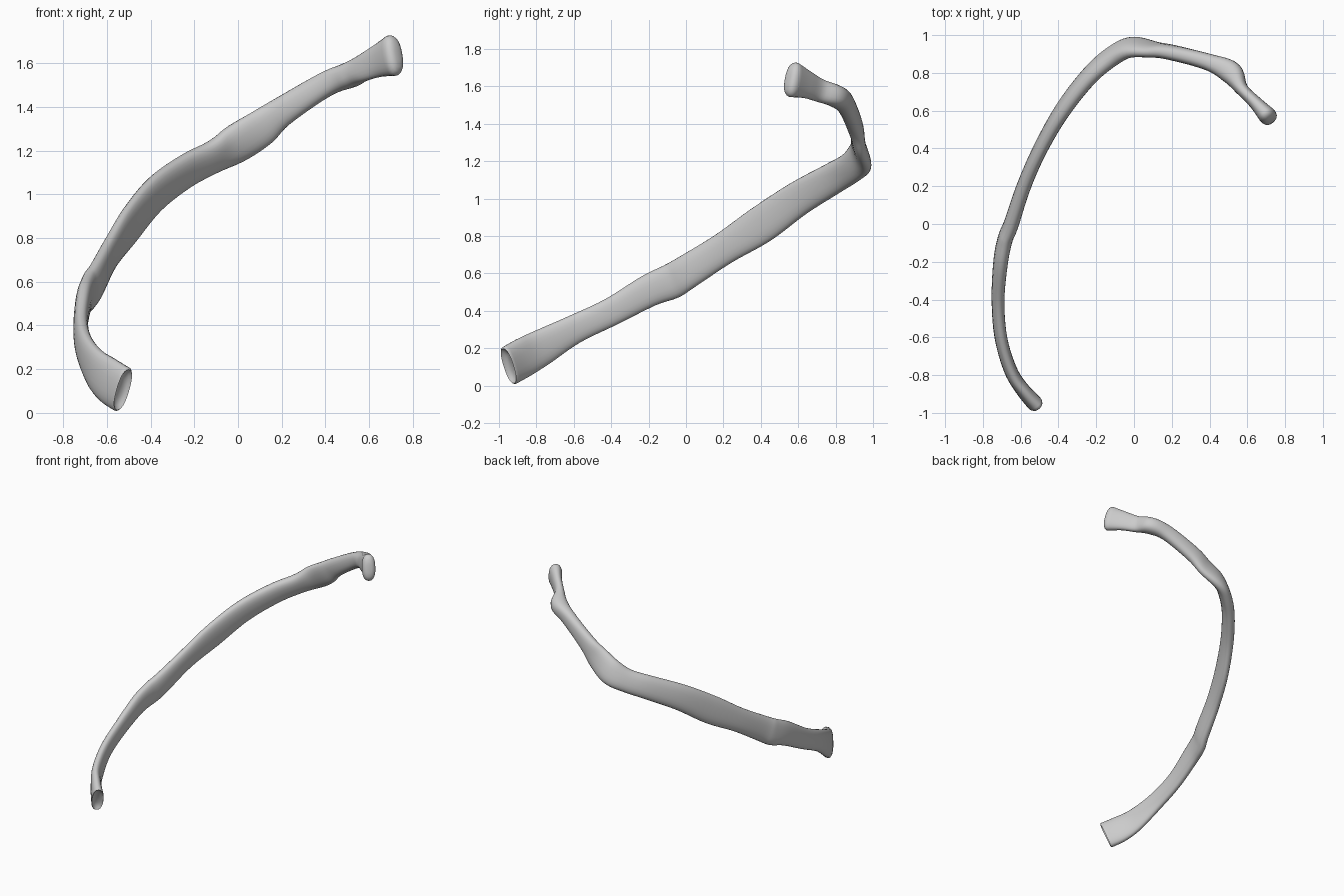
import bpy, bmesh, math
from mathutils import Vector

if "Cube" in bpy.data.objects:
    bpy.data.objects.remove(bpy.data.objects["Cube"])

# Stations along the bone: x, y, z, height, thickness, inward lean (degrees)
STATIONS = [
    (-.530, -.945, .108, .215, .085, 0),
    (-.595, -.87, .150, .215, .075, 0),
    (-.655, -.77, .205, .195, .070, 0),
    (-.705, -.60, .300, .155, .066, 3),
    (-.720, -.40, .395, .150, .066, 5),
    (-.706, -.20, .507, .172, .075, 6),
    (-.682, -.08, .557, .188, .078, 6),
    (-.650, .00, .605, .182, .078, 6),
    (-.583, .20, .732, .172, .072, 8),
    (-.495, .40, .860, .200, .072, 8),
    (-.380, .60, 1.000, .185, .080, 10),
    (-.240, .78, 1.105, .170, .085, 14),
    (-.120, .885, 1.168, .165, .088, 20),
    (-.020, .933, 1.225, .185, .085, 22),
    (.100, .922, 1.300, .172, .072, 16),
    (.200, .908, 1.378, .135, .080, 8),
    (.400, .855, 1.503, .115, .090, 0),
    (.515, .800, 1.548, .118, .120, 0),   # tubercle
    (.570, .715, 1.578, .125, .070, 0),   # neck
    (.640, .645, 1.610, .150, .070, 0),
    (.705, .575, 1.635, .190, .095, 0),   # head
]
SUB, N = 5, 24


def spline(a, b, c, d, t):
    return [.5 * (2 * q + (r - p) * t + (2 * p - 5 * q + 4 * r - s) * t * t
                  + (3 * q - p - 3 * r + s) * t ** 3) for p, q, r, s in zip(a, b, c, d)]


# Smooth the stations
rows = []
last = len(STATIONS) - 1
for i in range(last):
    quad = [STATIONS[min(max(i + k, 0), last)] for k in (-1, 0, 1, 2)]
    rows += [spline(*quad, j / SUB) for j in range(SUB)]
rows.append(list(STATIONS[-1]))
pts = [Vector(r[:3]) for r in rows]

bm = bmesh.new()


def frame(i):
    # Average over a wider span for a steady direction
    t = (pts[min(i + 3, len(pts) - 1)] - pts[max(i - 3, 0)]).normalized()
    up = (Vector((0, 0, 1)) - t * t.z).normalized()
    side = t.cross(up)
    a = math.radians(rows[i][5])
    return t, up * math.cos(a) + side * math.sin(a), side * math.cos(a) - up * math.sin(a)


def ring(i, scale=1, shift=0):
    t, up, side = frame(i)
    verts = []
    for k in range(N):
        a = 2 * math.pi * k / N
        c, s = math.cos(a), math.sin(a)
        u = math.copysign(abs(c) ** .85, c) * rows[i][4] / 2
        v = math.copysign(abs(s) ** .85, s) * rows[i][3] / 2
        verts.append(bm.verts.new(pts[i] + t * shift + (side * u + up * v) * scale))
    return verts


# Front end is hollowed with a rim, the head is a rounded dome
end = len(pts) - 1
rings = [ring(0, .5, .018), ring(0, .78, .008), ring(0, .93, -.006)]
rings += [ring(i) for i in range(len(pts))]
rings += [ring(end, s, d) for s, d in ((.97, .013), (.86, .026), (.65, .035), (.35, .04))]
for a, b in zip(rings, rings[1:]):
    for k in range(N):
        bm.faces.new((a[k], a[(k + 1) % N], b[(k + 1) % N], b[k]))
bm.faces.new(rings[0])
bm.faces.new(rings[-1])
bmesh.ops.recalc_face_normals(bm, faces=bm.faces)

mesh = bpy.data.meshes.new("rib_bone")
bm.to_mesh(mesh)
bm.free()
rib = bpy.data.objects.new("rib_bone", mesh)
bpy.context.collection.objects.link(rib)
bpy.context.view_layer.objects.active = rib
rib.select_set(True)
bpy.ops.object.shade_smooth_by_angle(angle=math.radians(50))
